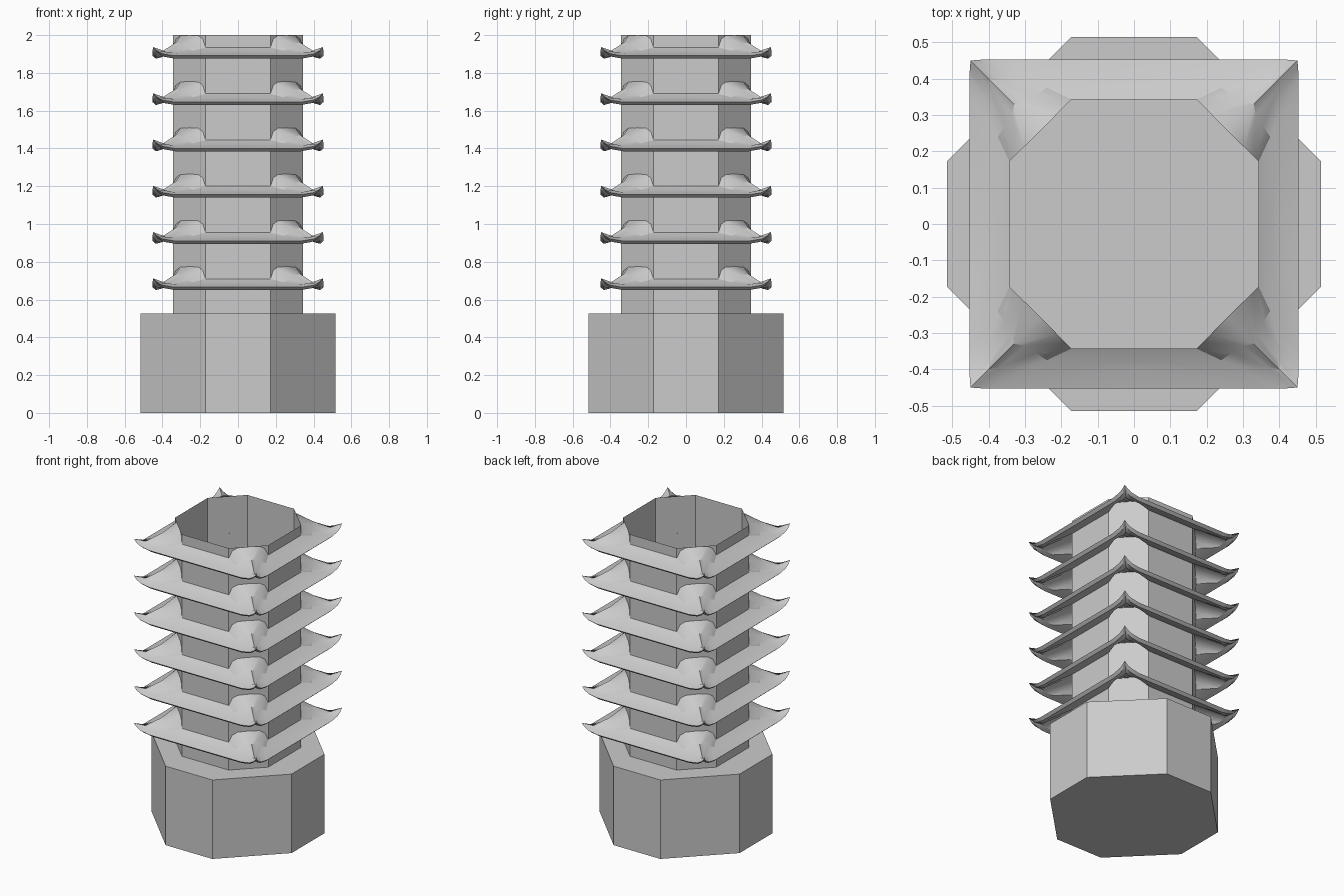
import bpy
import bmesh
from math import pi, radians
from mathutils import Matrix, Vector

cube = bpy.data.objects.get("Cube")
if cube:
    bpy.data.objects.remove(cube)

stone = bpy.data.materials.new("grey_stone")
stone.use_nodes = True
GREY = (0.6, 0.6, 0.6, 1)
stone.diffuse_color = GREY
stone.node_tree.nodes["Principled BSDF"].inputs["Base Color"].default_value = GREY

FLAT = 0.172      # half length of a straight octagon side
SHAFT = 0.343     # half width of the shaft
BASE = 0.515      # half width of the base
BASE_TOP = 0.525
TIERS = 6
PITCH = 0.245
FIRST_EAVE = 0.65


def finish(bm, name):
    mesh = bpy.data.meshes.new(name)
    bm.to_mesh(mesh)
    bm.free()
    mesh.materials.append(stone)
    obj = bpy.data.objects.new(name, mesh)
    bpy.context.collection.objects.link(obj)
    return obj


def octagon_prism(name, half, z0, z1, capped):
    """Square prism with cut corners, optionally closed at both ends."""
    pts = [(FLAT, -half), (half, -FLAT), (half, FLAT), (FLAT, half),
           (-FLAT, half), (-half, FLAT), (-half, -FLAT), (-FLAT, -half)]
    bm = bmesh.new()
    low = [bm.verts.new((x, y, z0)) for x, y in pts]
    top = [bm.verts.new((x, y, z1)) for x, y in pts]
    for i in range(len(pts)):
        j = (i + 1) % len(pts)
        bm.faces.new((low[i], low[j], top[j], top[i]))
    if capped:
        bm.faces.new(top)
        bm.faces.new(low[::-1])
    return finish(bm, name)


octagon_prism("base", BASE, 0, BASE_TOP, True)
octagon_prism("shaft", SHAFT, BASE_TOP, 2.0, False)

# Half of one roof side: each column runs from the wall down to the eave lip,
# heights measured from the underside of the eave
COLUMNS = [
    [(0, .343, .060), (0, .375, .042), (0, .405, .030), (0, .453, .016)],
    [(FLAT, .343, .060), (.24, .375, .042), (.30, .405, .030), (.34, .453, .016)],
    [(.187, .328, .105), (.27, .355, .055), (.34, .402, .032), (.40, .453, .026)],
    [(.21, .305, .122), (.30, .335, .078), (.37, .395, .034), (.43, .452, .042)],
    [(.257, .257, .125), (.33, .33, .085), (.40, .40, .040), (.45, .45, .062)],
]


def roof_profile(column):
    """Close a column into a thin loop by adding its underside."""
    upper = [Vector(p) for p in column]
    wall, _, middle, lip = upper
    lip_under = Vector((lip.x * .975, lip.y * .96, lip.z - .016))
    middle_under = middle - Vector((0, 0, .022))
    wall_under = wall - Vector((0, 0, .024))
    return upper + [lip_under, middle_under, wall_under]


def build_roof(name, z):
    bm = bmesh.new()
    loops = [roof_profile(c) for c in COLUMNS]
    for quarter in range(4):
        turn = Matrix.Rotation(quarter * pi / 2, 4, 'Z')
        for side in (1, -1):
            place = Matrix.Translation((0, 0, z)) @ turn @ Matrix.Diagonal((side, 1, 1, 1))
            grid = []
            for loop in loops:
                grid.append([bm.verts.new(place @ p) for p in loop])
            # keep the underside corner exactly on the diagonal
            corner = grid[-1]
            tip = Vector((.436, .436, loops[-1][4].z))
            corner[4].co = place @ tip
            for a, b in zip(grid, grid[1:]):
                for i in range(len(a)):
                    j = (i + 1) % len(a)
                    bm.faces.new((a[i], a[j], b[j], b[i]))
    bmesh.ops.remove_doubles(bm, verts=bm.verts[:], dist=.0005)
    bmesh.ops.recalc_face_normals(bm, faces=bm.faces[:])
    return finish(bm, name)


roofs = [build_roof(f"roof_tier_{i + 1}", FIRST_EAVE + i * PITCH) for i in range(TIERS)]

# Soft curves on the roofs, crisp eaves and ridges
bpy.ops.object.select_all(action='DESELECT')
for roof in roofs:
    roof.select_set(True)
bpy.context.view_layer.objects.active = roofs[0]
bpy.ops.object.shade_smooth_by_angle(angle=radians(25))
bpy.ops.object.select_all(action='DESELECT')
